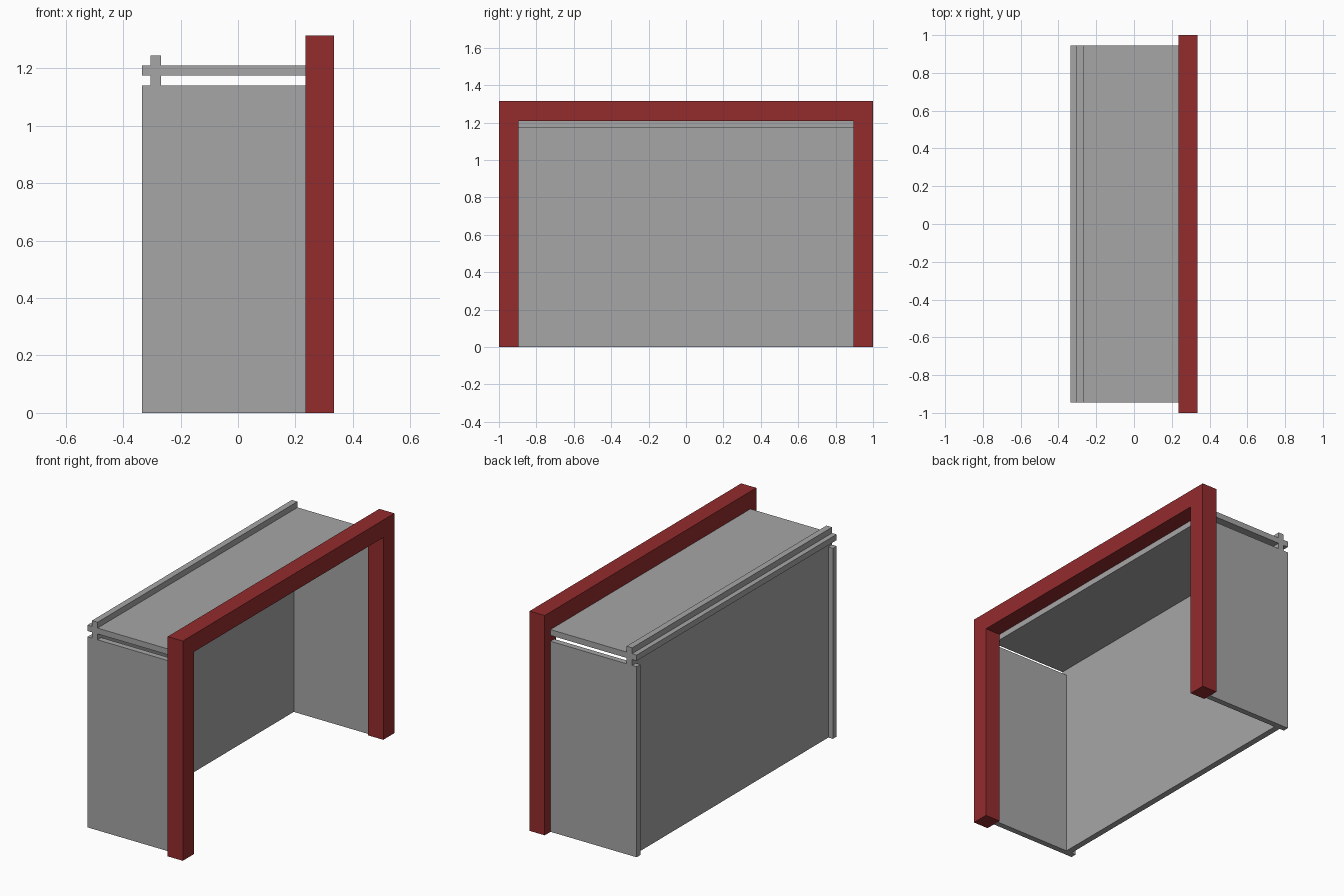
import bpy
import bmesh

cube = bpy.data.objects.get("Cube")
if cube:
    bpy.data.objects.remove(cube, do_unlink=True)


def make_material(name, color):
    mat = bpy.data.materials.new(name)
    mat.use_nodes = True
    mat.diffuse_color = color
    mat.node_tree.nodes["Principled BSDF"].inputs["Base Color"].default_value = color
    return mat


def finish(name, bm, mat):
    bmesh.ops.recalc_face_normals(bm, faces=bm.faces)
    mesh = bpy.data.meshes.new(name)
    bm.to_mesh(mesh)
    bm.free()
    mesh.materials.append(mat)
    obj = bpy.data.objects.new(name, mesh)
    bpy.context.collection.objects.link(obj)
    return obj


def box(name, low, high, mat):
    bm = bmesh.new()
    bmesh.ops.create_cube(bm, size=1)
    for v in bm.verts:
        v.co = [high[i] if v.co[i] > 0 else low[i] for i in range(3)]
    return finish(name, bm, mat)


grey = make_material("panel grey", (0.381, 0.381, 0.381, 1))
red = make_material("frame red", (0.296, 0.025, 0.027, 1))

# Main dimensions
BACK, JOINT, FRONT = -0.335, 0.235, 0.335
HALF, PANEL, THICK = 1.0, 0.945, 0.035
TOP, BEAM = 1.315, 1.21
INNER = 0.895

# Red portal frame: one U-shaped profile pushed through its depth
profile = [(-HALF, 0), (-HALF, TOP), (HALF, TOP), (HALF, 0),
           (INNER, 0), (INNER, BEAM), (-INNER, BEAM), (-INNER, 0)]
bm = bmesh.new()
face = bm.faces.new([bm.verts.new((JOINT, y, z)) for y, z in profile])
extruded = bmesh.ops.extrude_face_region(bm, geom=[face])["geom"]
bmesh.ops.translate(bm, vec=(FRONT - JOINT, 0, 0),
                    verts=[v for v in extruded if isinstance(v, bmesh.types.BMVert)])
finish("portal_frame", bm, red)

# Side panels, just short of the roof shelf
for side, label in ((-1, "right"), (1, "left")):
    ys = sorted((side * PANEL, side * (PANEL - THICK)))
    box(label + "_side_panel", (BACK, ys[0], 0), (JOINT, ys[1], 1.14), grey)

# Back wall, set in from the rear edges and rising through the shelf
box("back_wall", (-0.305, -PANEL, 0), (-0.268, PANEL, 1.245), grey)

# Roof shelf
box("roof_shelf", (BACK, -PANEL, BEAM - THICK), (JOINT, PANEL, BEAM), grey)
